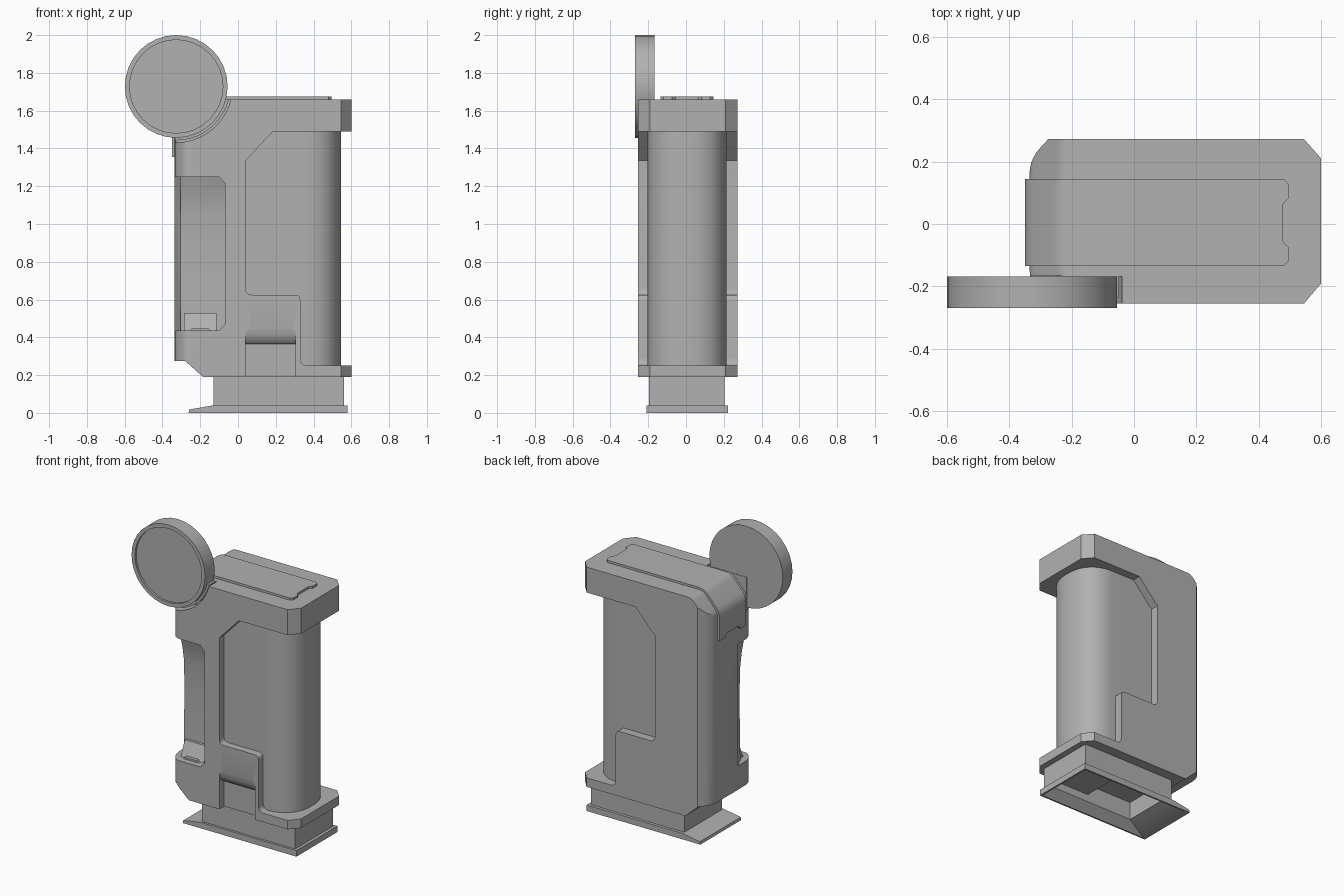
import bpy, bmesh, math
from mathutils import Vector

if "Cube" in bpy.data.objects:
    bpy.data.objects.remove(bpy.data.objects["Cube"])


def prism(name, pts, axis, lo, hi):
    """Extrude a 2D outline along an axis: y takes (x,z), z takes (x,y), x takes (y,z)."""
    place = {'x': lambda a, b, h: (h, a, b),
             'y': lambda a, b, h: (a, h, b),
             'z': lambda a, b, h: (a, b, h)}[axis]
    bm = bmesh.new()
    face = bm.faces.new([bm.verts.new(place(a, b, lo)) for a, b in pts])
    ext = bmesh.ops.extrude_face_region(bm, geom=[face])
    move = Vector(place(0, 0, hi - lo))
    bmesh.ops.translate(bm, vec=move, verts=[g for g in ext['geom'] if isinstance(g, bmesh.types.BMVert)])
    bmesh.ops.recalc_face_normals(bm, faces=bm.faces)
    return finish(name, bm)


def finish(name, bm):
    me = bpy.data.meshes.new(name)
    bm.to_mesh(me)
    bm.free()
    ob = bpy.data.objects.new(name, me)
    bpy.context.collection.objects.link(ob)
    return ob


def drum(name, x, z, y0, y1, r, n=32):
    """Disk with its axis along y."""
    pts = [(x + r * math.cos(2 * math.pi * i / n), z + r * math.sin(2 * math.pi * i / n)) for i in range(n)]
    return prism(name, pts, 'y', y0, y1)


def boolean(ob, cutter, op='DIFFERENCE'):
    m = ob.modifiers.new("bool", 'BOOLEAN')
    m.operation, m.object, m.solver = op, cutter, 'EXACT'
    bpy.context.view_layer.objects.active = ob
    bpy.ops.object.modifier_apply(modifier=m.name)
    bpy.data.objects.remove(cutter)


def rounded(pts, steps=5):
    """Round the corners of (a, b, radius) points."""
    out, n = [], len(pts)
    for i, (a, b, r) in enumerate(pts):
        p = Vector((a, b))
        if not r:
            out.append((a, b))
            continue
        s = p + (Vector(pts[i - 1][:2]) - p).normalized() * r
        e = p + (Vector(pts[(i + 1) % n][:2]) - p).normalized() * r
        for k in range(steps + 1):
            t = k / steps
            q = s * (1 - t) ** 2 + p * 2 * t * (1 - t) + e * t * t
            out.append((q.x, q.y))
    return out


def box(name, x, y, z):
    return prism(name, [(x[0], y[0]), (x[1], y[0]), (x[1], y[1]), (x[0], y[1])], 'z', *z)


# Main frame: side profile with stepped window, trimmed by chamfered plan
frame = prism("frame", rounded([
    (-0.335, 0.275, 0), (-0.28, 0.275, 0), (-0.185, 0.19, 0), (0.6, 0.19, 0), (0.6, 0.25, 0),
    (0.33, 0.25, 0.04), (0.33, 0.625, 0.03), (0.04, 0.625, 0.035), (0.04, 1.335, 0),
    (0.185, 1.49, 0), (0.6, 1.49, 0), (0.6, 1.66, 0), (-0.23, 1.66, 0.03), (-0.335, 1.54, 0.03)]),
    'y', -0.4, 0.4)
boolean(frame, prism("plan", rounded([
    (-0.335, -0.19, 0.05), (-0.28, -0.255, 0.03), (0.545, -0.255, 0), (0.6, -0.19, 0), (0.6, 0.21, 0),
    (0.545, 0.272, 0), (-0.275, 0.272, 0), (-0.335, 0.207, 0.05)]), 'z', 0, 2), 'INTERSECT')

# Front grip recess with a hollowed floor and bevelled outer edge
recess = prism("recess", [(-0.5, 1.25), (-0.1, 1.25), (-0.07, 1.215), (-0.07, 0.47),
                          (-0.1, 0.435), (-0.5, 0.435)], 'y', -0.5, 0)
boolean(recess, prism("recess_floor", [
    (-0.4, 0.4), (-0.14, 0.4), (-0.135, 0.6), (-0.13, 0.85), (-0.135, 1.05), (-0.152, 1.15),
    (-0.185, 1.26), (-0.4, 1.26)], 'x', -0.6, 0.1), 'INTERSECT')
boolean(frame, recess)
boolean(frame, prism("recess_edge", [(-0.305, -0.13), (-0.35, -0.04), (-0.35, -0.3), (-0.305, -0.3)],
                     'z', 0.4352, 1.2498))

# Lower front notch with a rounded lip above
notch = prism("notch", rounded([(0.04, 0.1, 0), (0.305, 0.1, 0), (0.305, 0.445, 0.035),
                                (0.04, 0.445, 0.035)]), 'y', -0.5, 0)
boolean(notch, prism("notch_roof", [(-0.4, 0), (-0.203, 0), (-0.203, 0.365), (-0.222, 0.37),
                                    (-0.237, 0.385), (-0.248, 0.41), (-0.2555, 0.446), (-0.4, 0.46)],
                     'x', -0.2, 0.5), 'INTERSECT')
boolean(frame, notch)

# Round pocket that seats the lens disk
boolean(frame, drum("pocket", -0.327, 1.73, -0.4, -0.168, 0.298, 48))
collar = drum("disk_seat", -0.327, 1.73, -0.235, -0.165, 0.287, 48)
boolean(collar, box("seat_trim", (-0.334, 0.1), (-0.4, 0.1), (1.2, 1.659)), 'INTERSECT')

# Rounded core seen through the window
half = []
for i in range(33):
    t = math.radians(-90 + 180 * i / 32)
    c, s = abs(math.cos(t)), math.sin(t)
    half.append((0.336 + 0.21 * c ** (2 / 2.4),
                 0.005 + 0.21 * math.copysign(abs(s) ** (2 / 2.4), s)))
core = prism("core", [(0.0, -0.205)] + half + [(0.0, 0.215)], 'z', 0.245, 1.5)
boolean(core, box("core_notch", (0.0, 0.305), (-0.4, -0.2), (0.2, 0.45)))

# Wedge in the grip recess
prism("recess_wedge", [(-0.12, 0.43), (-0.2, 0.43), (-0.155, 0.53), (-0.12, 0.53)], 'x', -0.285, -0.115)
prism("recess_catch", [(-0.26, 0.43), (-0.245, 0.447), (-0.155, 0.447), (-0.14, 0.43)], 'y', -0.215, -0.18)

# Top strip folding over the rear edge, notched at both ends
strip = prism("top_strip", rounded([
    (0.6, 1.675, 0), (-0.235, 1.675, 0.04), (-0.35, 1.545, 0.04), (-0.35, 1.355, 0),
    (-0.31, 1.355, 0), (-0.31, 1.53, 0), (-0.22, 1.63, 0), (0.6, 1.63, 0)]), 'y', -0.4, 0.4)
boolean(strip, prism("strip_plan", [
    (-0.5, -0.135), (0.48, -0.135), (0.495, -0.118), (0.495, -0.075), (0.477, -0.055), (0.477, 0.063),
    (0.495, 0.083), (0.495, 0.128), (0.48, 0.145), (-0.5, 0.145)], 'z', 1, 2), 'INTERSECT')
boolean(strip, prism("strip_notch", [(-0.09, 1.34), (0.1, 1.34), (0.065, 1.38), (-0.055, 1.38)],
                     'x', -0.5, -0.2))

# Lens disk with raised rim
disk = drum("lens_disk", -0.327, 1.728, -0.27, -0.168, 0.272)
boolean(disk, drum("rim_cut", -0.327, 1.728, -0.3, -0.256, 0.247))

# Foot: collar, flange with tapered lip, hollow underside
foot = box("foot_collar", (-0.13, 0.56), (-0.195, 0.203), (0.03, 0.2))
flange = prism("foot_flange", [(-0.262, 0), (0.58, 0), (0.58, 0.04), (-0.13, 0.04), (-0.258, 0.018)],
               'y', -0.21, 0.222)


def funnel():
    bm = bmesh.new()
    for z, x0, x1, y in ((-0.002, -0.25, 0.57, 0.207), (0.05, -0.09, 0.52, 0.15)):
        for a, b in ((x0, -y), (x1, -y), (x1, y), (x0, y)):
            bm.verts.new((a, b + 0.005, z))
    bmesh.ops.convex_hull(bm, input=bm.verts)
    return finish("funnel", bm)


boolean(flange, funnel())
boolean(foot, funnel())
boolean(foot, box("foot_well", (-0.09, 0.52), (-0.145, 0.155), (0.02, 0.17)))
box("well_block", (0.25, 0.525), (-0.15, 0.16), (0.1, 0.18))

# Darker grey finish and smooth shading
grey = bpy.data.materials.new("dark_grey")
grey.diffuse_color = (0.44, 0.44, 0.44, 1)
grey.use_nodes = True
grey.node_tree.nodes["Principled BSDF"].inputs["Base Color"].default_value = grey.diffuse_color
for ob in bpy.context.scene.objects:
    ob.data.materials.clear()
    ob.data.materials.append(grey)
    ob.select_set(True)
bpy.context.view_layer.objects.active = frame
bpy.ops.object.shade_smooth_by_angle(angle=math.radians(28))
